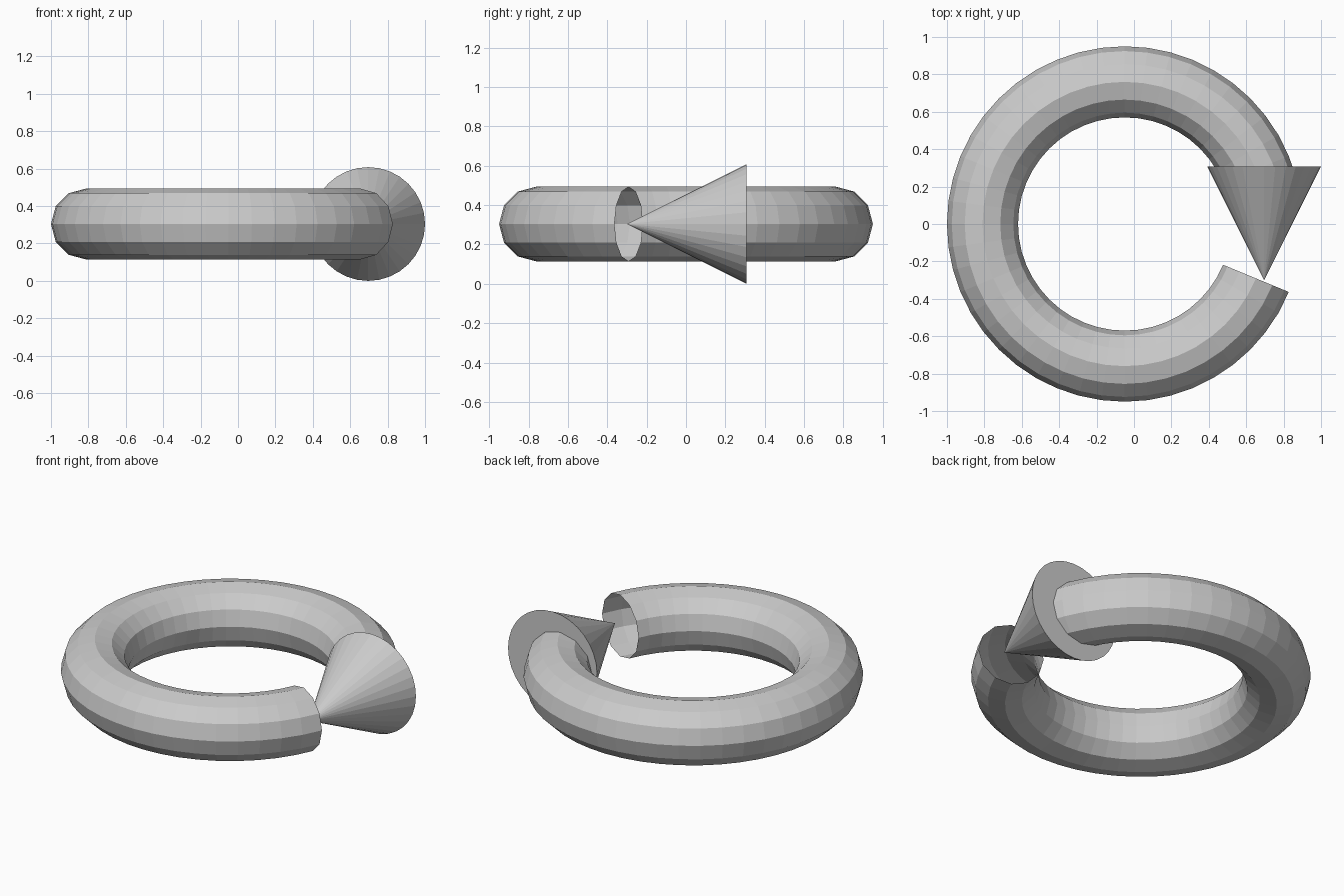
import bpy, bmesh
from math import cos, sin, pi, radians

if "Cube" in bpy.data.objects:
    bpy.data.objects.remove(bpy.data.objects["Cube"])

HEIGHT = 0.304   # height of the ring plane
STEP = 7.5       # degrees per ring segment (48 around a full circle)


def new_object(name, bm):
    mesh = bpy.data.meshes.new(name)
    bm.to_mesh(mesh)
    bm.free()
    obj = bpy.data.objects.new(name, mesh)
    bpy.context.collection.objects.link(obj)
    return obj


def open_ring(name, centre_x, major, minor, start, end, sides=12):
    """Flat-shaded tube swept along an arc, open at both ends."""
    bm = bmesh.new()
    loops = []
    for i in range(round((end - start) / STEP) + 1):
        a = radians(start + i * STEP)
        loop = []
        for j in range(sides):
            b = 2 * pi * j / sides
            r = major + minor * cos(b)
            loop.append(bm.verts.new((centre_x + r * cos(a), r * sin(a),
                                      HEIGHT + minor * sin(b))))
        loops.append(loop)
    for p, q in zip(loops, loops[1:]):
        for j in range(sides):
            k = (j + 1) % sides
            bm.faces.new((p[j], q[j], q[k], p[k]))
    bmesh.ops.recalc_face_normals(bm, faces=bm.faces)
    return new_object(name, bm)


# Hollow ring: one end hidden in the arrow head, the other left open
open_ring("ring_shaft", -0.05, 0.76, 0.19, 15, 337.5)

# Cone pointing towards the front, with a closed base
bpy.ops.mesh.primitive_cone_add(vertices=32, radius1=0.304, radius2=0, depth=0.608,
                                location=(0.696, 0.003, HEIGHT),
                                rotation=(radians(90), 0, 0))
bpy.context.object.name = "arrow_head"
